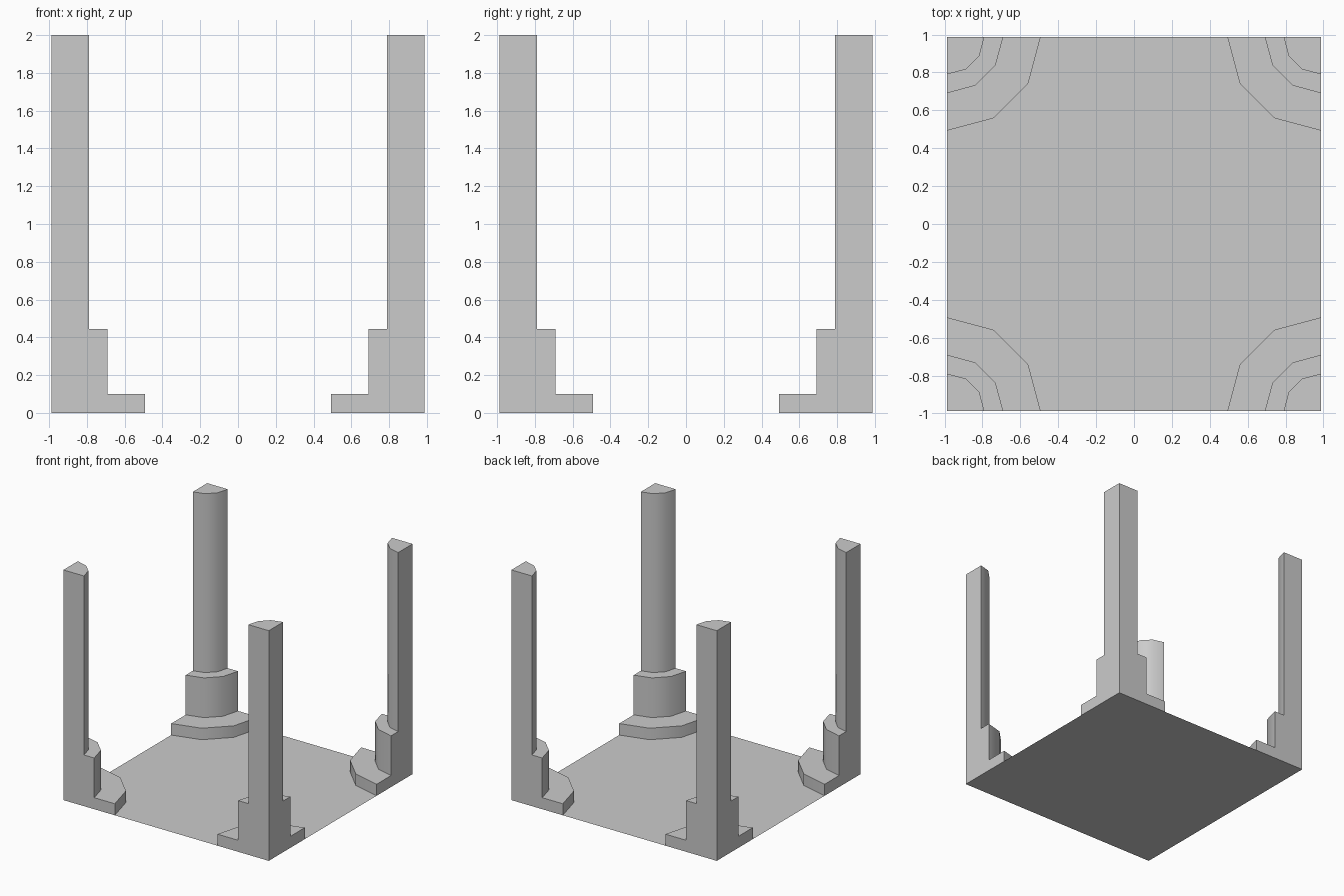
import bpy, bmesh
from math import radians, cos, sin

if "Cube" in bpy.data.objects:
    bpy.data.objects.remove(bpy.data.objects["Cube"])

HALF = 0.987   # half width of the square tile
SEGS = 3       # facets per quarter round


def add_object(name, bm):
    mesh = bpy.data.meshes.new(name)
    bm.to_mesh(mesh)
    bm.free()
    obj = bpy.data.objects.new(name, mesh)
    bpy.context.collection.objects.link(obj)
    return obj


def arc(bm, r, z):
    angles = [radians(180 + 90 * i / SEGS) for i in range(SEGS + 1)]
    return [bm.verts.new((HALF + r * cos(a), HALF + r * sin(a), z)) for a in angles]


def quarter_drum(name, r, z0, z1, inner=0):
    """Quarter-round drum in a corner, repeated in all four corners.
    With inner > 0 the top is only the ledge around the next drum."""
    bm = bmesh.new()
    low = [bm.verts.new((HALF, HALF, z0))] + arc(bm, r, z0)
    top = [bm.verts.new((HALF, HALF, z1))] + arc(bm, r, z1)
    n = len(low)
    for i in range(n):
        j = (i + 1) % n
        bm.faces.new((low[i], low[j], top[j], top[i]))
    if inner:
        ring = arc(bm, inner, z1)
        rim = top[1:]
        for i in range(SEGS):
            bm.faces.new((rim[i], rim[i + 1], ring[i + 1], ring[i]))
    else:
        bm.faces.new(top)
    obj = add_object(name, bm)

    # smooth round side, sharp borders
    bpy.ops.object.select_all(action='DESELECT')
    obj.select_set(True)
    bpy.context.view_layer.objects.active = obj
    bpy.ops.object.shade_smooth_by_angle(angle=radians(40))

    mirror = obj.modifiers.new("four_corners", 'MIRROR')
    mirror.use_axis = (True, True, False)
    mirror.use_mirror_merge = False
    return obj


# Floor tile
bm = bmesh.new()
bmesh.ops.create_grid(bm, x_segments=1, y_segments=1, size=HALF)
add_object("floor", bm)

# Corner columns: plinth, pedestal, shaft
quarter_drum("column_plinths", 0.494, 0.0, 0.10, inner=0.296)
quarter_drum("column_pedestals", 0.296, 0.10, 0.445, inner=0.197)
quarter_drum("column_shafts", 0.197, 0.445, 2.0)
